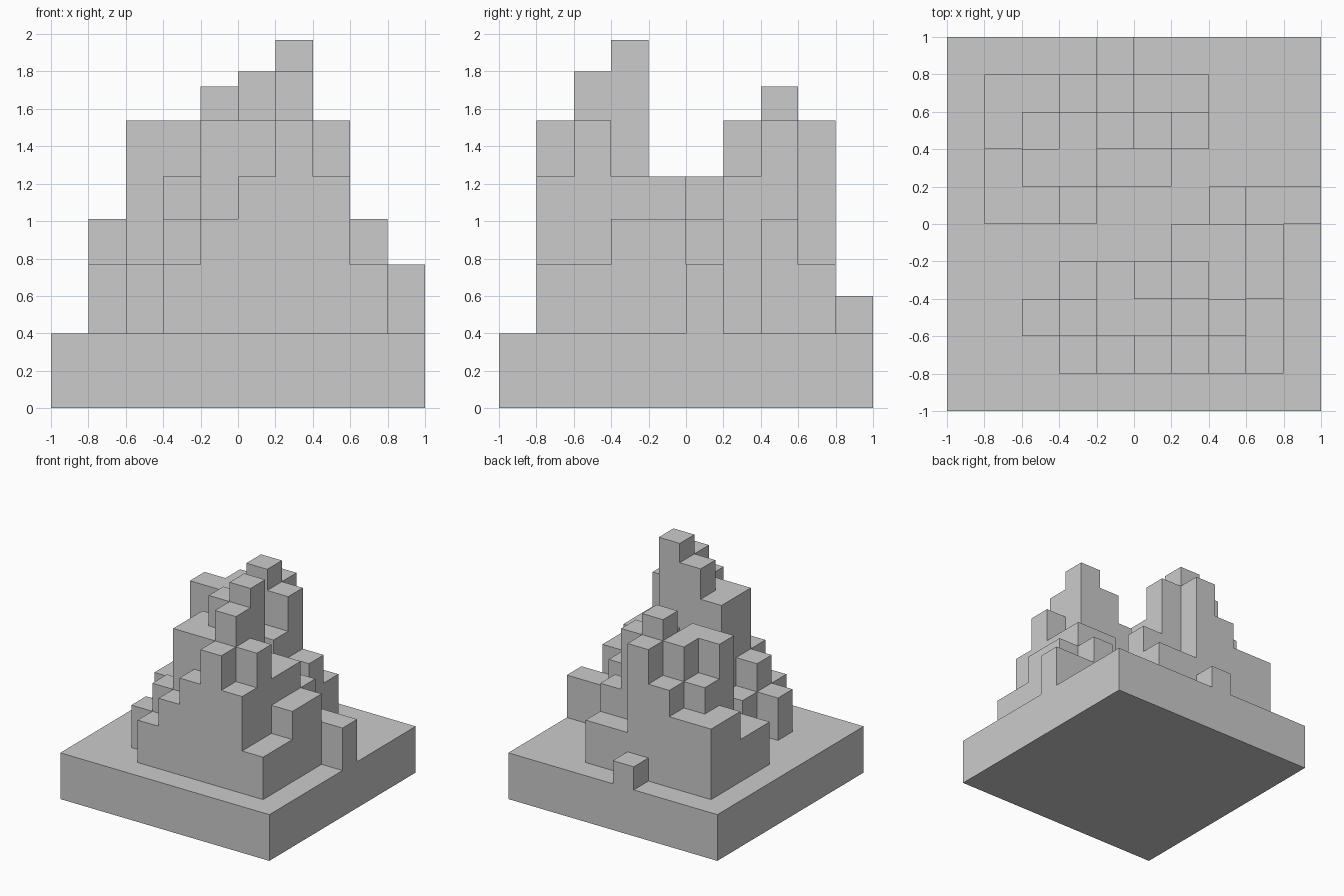
import bpy, bmesh, math

if "Cube" in bpy.data.objects:
    bpy.data.objects.remove(bpy.data.objects["Cube"])

CELL, N, GROUND = 0.2, 10, 0.4
HEIGHT = {'.': GROUND, 'a': 0.6, 'b': 0.767, 'c': 1.01, 'd': 1.238,
          'e': 1.537, 'f': 1.72, 'g': 1.80, 'h': 1.967}

# Height plans: each row runs left to right, rows listed back to front
BACK_PLAN = """
....a.....
.ccdebb...
.cdefec...
.beedd....
.bbd......
..........
..........
..........
..........
..........
"""
FRONT_PLAN = """
..........
..........
..........
..........
.......cbb
......ddc.
...beghdc.
..bceegeb.
...bcdedb.
..........
"""


def read_plan(text):
    rows = text.split()[::-1]
    return {(i, j): HEIGHT[rows[j][i]] for i in range(N) for j in range(N)}


def finish(bm, name):
    bmesh.ops.remove_doubles(bm, verts=bm.verts, dist=1e-4)
    bmesh.ops.dissolve_limit(bm, angle_limit=math.radians(1),
                             verts=bm.verts, edges=bm.edges)
    mesh = bpy.data.meshes.new(name)
    bm.to_mesh(mesh)
    bm.free()
    bpy.context.collection.objects.link(bpy.data.objects.new(name, mesh))


def quad(bm, *pts):
    bm.faces.new([bm.verts.new((p[0] * CELL - 1, p[1] * CELL - 1, p[2])) for p in pts])


def roof(bm, i, j, z):
    quad(bm, (i, j, z), (i + 1, j, z), (i + 1, j + 1, z), (i, j + 1, z))


def stepped_cluster(name, plan):
    bm = bmesh.new()
    for (i, j), z in plan.items():
        if z <= GROUND:
            continue
        roof(bm, i, j, z)
        # walls down to each lower neighbour, counter-clockwise seen from above
        ring = [(i, j), (i + 1, j), (i + 1, j + 1), (i, j + 1)]
        for k, (dx, dy) in enumerate([(0, -1), (1, 0), (0, 1), (-1, 0)]):
            low = plan.get((i + dx, j + dy), GROUND)
            if low < z:
                p, q = ring[k], ring[(k + 1) % 4]
                quad(bm, (*p, low), (*q, low), (*q, z), (*p, z))
    finish(bm, name)


back = read_plan(BACK_PLAN)
front = read_plan(FRONT_PLAN)

# Two groups of stepped blocks
stepped_cluster("back_stepped_blocks", back)
stepped_cluster("front_stepped_blocks", front)

# Square base slab, top left open under the blocks
bm = bmesh.new()
for cell in back:
    if max(back[cell], front[cell]) <= GROUND:
        roof(bm, *cell, GROUND)
corners = [(0, 0), (N, 0), (N, N), (0, N)]
for k in range(4):
    p, q = corners[k], corners[(k + 1) % 4]
    quad(bm, (*p, 0), (*q, 0), (*q, GROUND), (*p, GROUND))
quad(bm, *[(*c, 0) for c in reversed(corners)])
finish(bm, "base_slab")
